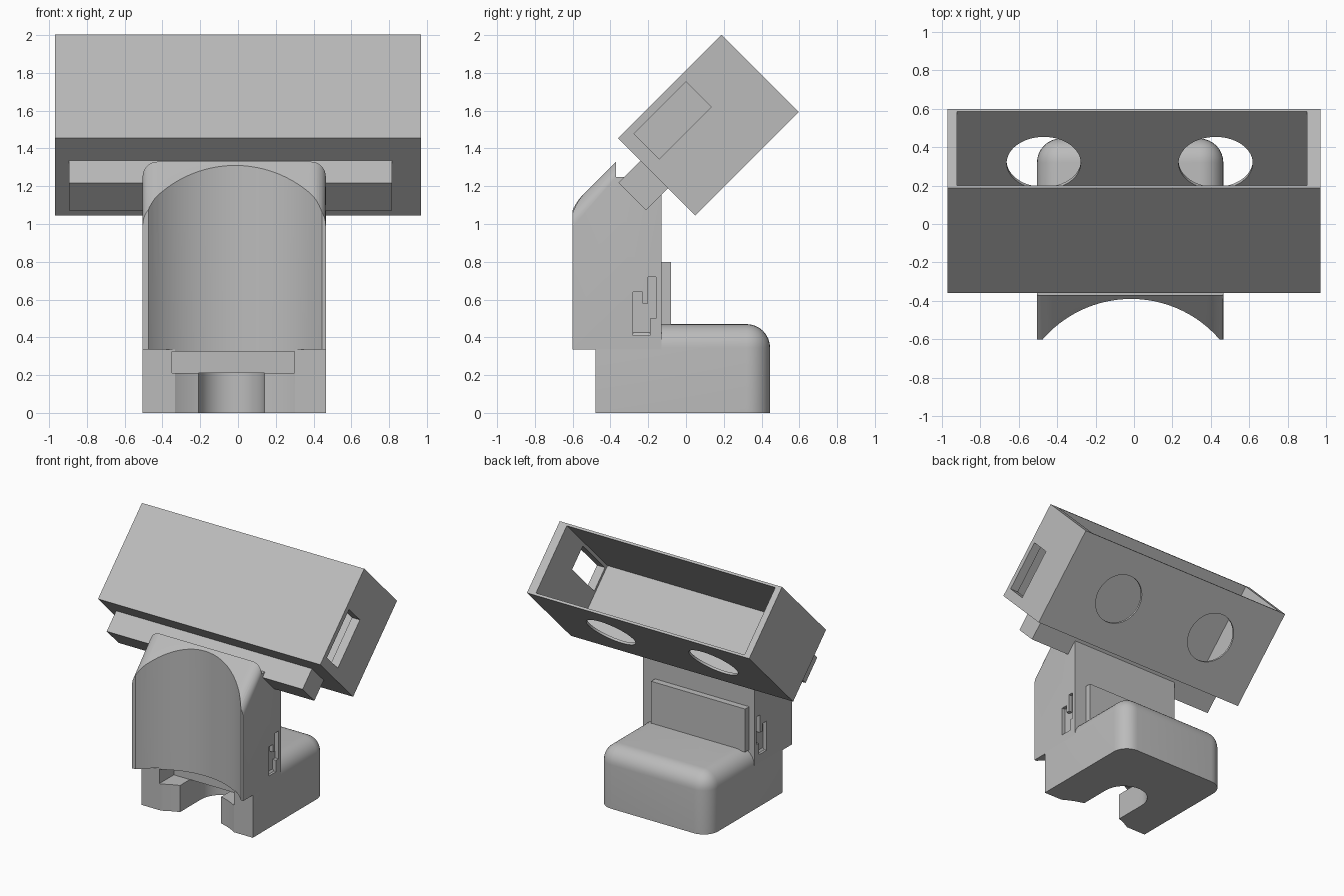
import bpy, bmesh, math
from mathutils import Matrix

old = bpy.data.objects.get("Cube")
if old:
    bpy.data.objects.remove(old, do_unlink=True)

grey = bpy.data.materials.new("plain_grey")
grey.use_nodes = True
colour = (0.5, 0.5, 0.5, 1)
grey.diffuse_color = colour
grey.node_tree.nodes["Principled BSDF"].inputs["Base Color"].default_value = colour

TILT = Matrix.Rotation(math.radians(45), 4, 'X')
FLAT = Matrix.Identity(4)


def finish(name, bm, frame=FLAT):
    bm.transform(frame)
    bmesh.ops.recalc_face_normals(bm, faces=bm.faces)
    mesh = bpy.data.meshes.new(name)
    bm.to_mesh(mesh)
    bm.free()
    mesh.materials.append(grey)
    obj = bpy.data.objects.new(name, mesh)
    bpy.context.collection.objects.link(obj)
    return obj


def prism(name, profile, x0, x1, frame=FLAT, round_if=None, radius=0.1):
    """Extrude a side profile of (y, z) points along x, rounding chosen edges."""
    bm = bmesh.new()
    face = bm.faces.new([bm.verts.new((x0, y, z)) for y, z in profile])
    out = bmesh.ops.extrude_face_region(bm, geom=[face])
    moved = [v for v in out["geom"] if isinstance(v, bmesh.types.BMVert)]
    bmesh.ops.translate(bm, verts=moved, vec=(x1 - x0, 0, 0))
    if round_if:
        edges = [e for e in bm.edges if round_if(e.verts[0].co, e.verts[1].co)]
        bmesh.ops.bevel(bm, geom=edges, offset=radius, segments=8,
                        profile=0.5, affect='EDGES')
    return finish(name, bm, frame)


def block(name, x, y, z, frame=FLAT, **kw):
    profile = [(y[0], z[0]), (y[1], z[0]), (y[1], z[1]), (y[0], z[1])]
    return prism(name, profile, x[0], x[1], frame, **kw)


def cylinder(name, centre, radius, height, frame=FLAT, sides=96):
    bm = bmesh.new()
    bmesh.ops.create_cone(bm, cap_ends=True, segments=sides, radius1=radius,
                          radius2=radius, depth=height,
                          matrix=Matrix.Translation(centre))
    return finish(name, bm, frame)


def cut(obj, *cutters):
    bpy.ops.object.select_all(action='DESELECT')
    bpy.context.view_layer.objects.active = obj
    obj.select_set(True)
    for cutter in cutters:
        cutter.hide_render = True
        mod = obj.modifiers.new("cut", 'BOOLEAN')
        mod.operation = 'DIFFERENCE'
        mod.solver = 'EXACT'
        mod.object = cutter
        bpy.ops.object.modifier_apply(modifier=mod.name)
        bpy.data.objects.remove(cutter, do_unlink=True)
    bpy.ops.object.shade_smooth_by_angle(angle=math.radians(30))


# Tilted open tray with a side window and two round holes
tray = block("tilted_tray", (-0.97, 0.97), (0.774, 1.549), (0.704, 1.283), TILT)
cut(tray,
    block("hollow", (-0.92, 0.90), (0.83, 1.7), (0.722, 1.265), TILT),
    block("window", (0.8, 1.1), (0.85, 1.24), (1.05, 1.24), TILT),
    *[cylinder("hole", (x, 1.17, 0.7), 0.193, 0.2, TILT) for x in (-0.47, 0.425)])

# Rail under the tray
block("mounting_rail", (-0.895, 0.815), (0.608, 0.776), (0.908, 1.115), TILT)


# Upright column with rounded sloping shoulders and a scooped front
def shoulder(a, b):
    return abs(a.x - b.x) < 0.001 and abs(abs(a.y - b.y) - abs(a.z - b.z)) < 0.001 \
        and min(a.z, b.z) > 1 and max(a.z, b.z) > 1.3


LEFT, RIGHT = 0.465, -0.505
column = prism("column", [(-0.60, 0.335), (-0.13, 0.335), (-0.13, 1.17), (-0.25, 1.25),
                          (-0.37, 1.25), (-0.37, 1.33), (-0.60, 1.10)],
               RIGHT, LEFT, round_if=shoulder, radius=0.08)
slots = []
for x in (LEFT, RIGHT):
    for y, z in (((-0.28, -0.23), (0.41, 0.64)), ((-0.235, -0.19), (0.41, 0.58)),
                 ((-0.2, -0.16), (0.5, 0.72))):
        slots.append(block("slot", (x - 0.03, x + 0.03), y, z))
cut(column, cylinder("scoop", (-0.015, -0.999, 0.8), 0.609, 2.4), *slots)

# Plate on the back of the column
block("back_plate", (-0.46, 0.36), (-0.14, -0.08), (0.46, 0.80))


# Base block, rounded on top and at the back, with a round-ended channel below
def base_round(a, b):
    top = a.z > 0.4 and b.z > 0.4
    back = a.y > 0.4 and b.y > 0.4
    front = a.y < -0.4 and b.y < -0.4
    return (top and not front) or (back and abs(a.x - b.x) < 0.001)


base = block("base", (RIGHT, LEFT), (-0.48, 0.445), (0, 0.47),
             round_if=base_round, radius=0.125)
cut(base,
    cylinder("base_scoop", (-0.015, -0.999, 0.2), 0.609, 1.5),
    block("ledge", (-0.35, 0.30), (-0.7, -0.3), (0.21, 0.325)),
    block("channel", (-0.21, 0.14), (-0.7, -0.16), (-0.1, 0.21)),
    cylinder("channel_end", (-0.035, -0.16, 0.055), 0.175, 0.31))
